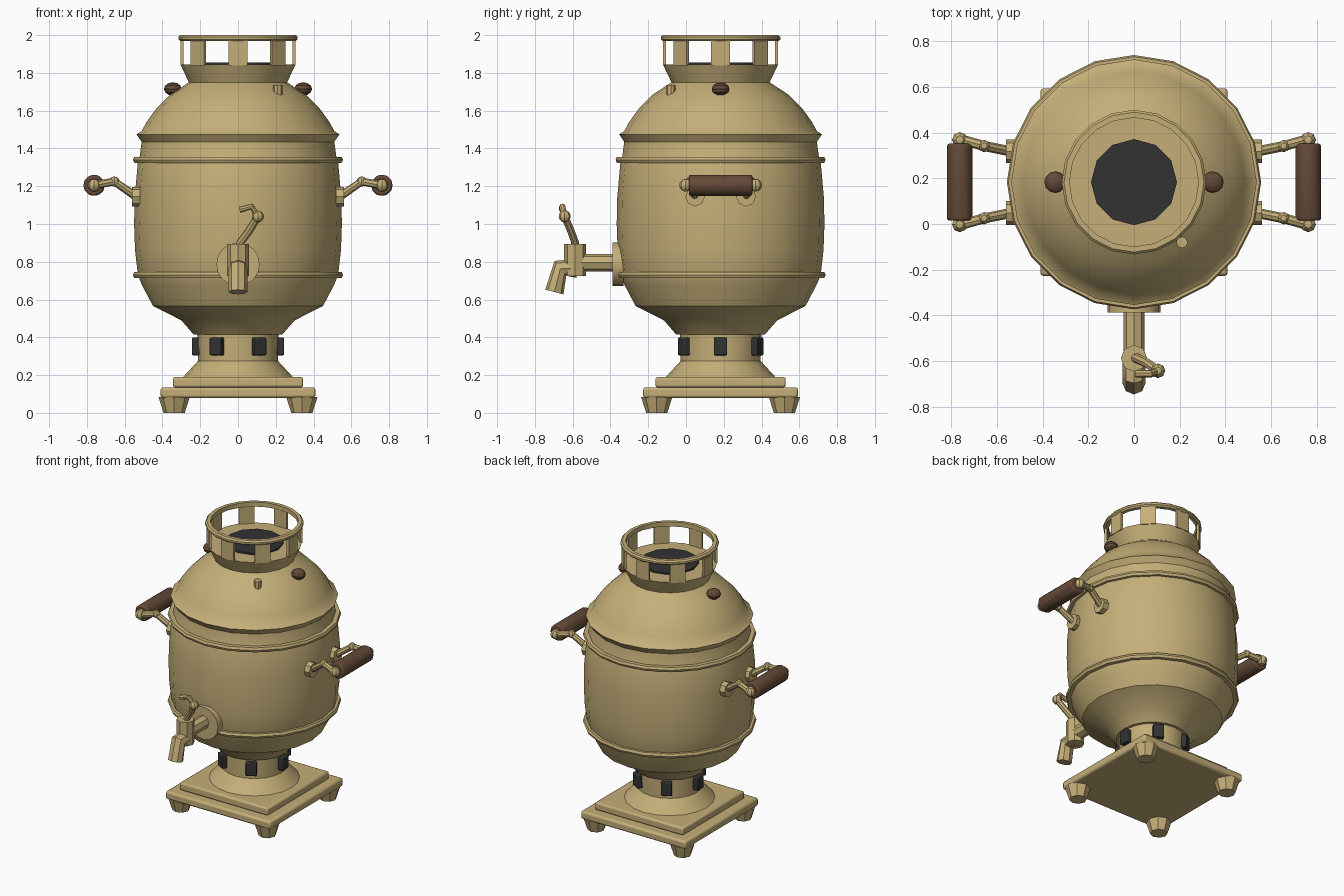
import bpy, bmesh, math
from mathutils import Matrix, Vector

if "Cube" in bpy.data.objects:
    bpy.data.objects.remove(bpy.data.objects["Cube"])

CY = 0.183  # the body axis sits behind the origin because of the tap


def material(name, rgb):
    m = bpy.data.materials.new(name)
    m.use_nodes = True
    m.diffuse_color = (*rgb, 1)
    node = next(n for n in m.node_tree.nodes if n.type == 'BSDF_PRINCIPLED')
    node.inputs["Base Color"].default_value = (*rgb, 1)
    return m


brass = material("brass", (0.56, 0.43, 0.19))
wood = material("brown wood", (0.125, 0.067, 0.038))
dark = material("dark iron", (0.032, 0.032, 0.034))


def finish(name, bm, mat, bevel=0, angle=30):
    bmesh.ops.recalc_face_normals(bm, faces=bm.faces)
    me = bpy.data.meshes.new(name)
    bm.to_mesh(me)
    bm.free()
    ob = bpy.data.objects.new(name, me)
    bpy.context.collection.objects.link(ob)
    me.materials.append(mat)
    if bevel:
        mod = ob.modifiers.new("bevel", 'BEVEL')
        mod.width, mod.segments, mod.limit_method = bevel, 2, 'ANGLE'
    bpy.ops.object.select_all(action='DESELECT')
    ob.select_set(True)
    bpy.context.view_layer.objects.active = ob
    bpy.ops.object.shade_smooth_by_angle(angle=math.radians(angle))
    return ob


def lathe(name, profile, mat=brass, sides=20, centre=(0, CY, 0), closed=False):
    bm = bmesh.new()
    vs = [bm.verts.new((r, 0, z)) for r, z in profile]
    for a, b in zip(vs, vs[1:] + vs[:1] if closed else vs[1:]):
        bm.edges.new((a, b))
    bmesh.ops.spin(bm, geom=bm.verts[:] + bm.edges[:], cent=(0, 0, 0), axis=(0, 0, 1),
                   angle=math.tau, steps=sides)
    bmesh.ops.remove_doubles(bm, verts=bm.verts, dist=0.0005)
    bmesh.ops.translate(bm, verts=bm.verts, vec=centre)
    return finish(name, bm, mat)


def rod(name, a, b, r1, r2=None, mat=brass, sides=8, bevel=0):
    a, b = Vector(a), Vector(b)
    d = b - a
    bm = bmesh.new()
    turn = d.to_track_quat('Z', 'Y').to_matrix().to_4x4()
    bmesh.ops.create_cone(bm, cap_ends=True, segments=sides, radius1=r1, radius2=r2 or r1,
                          depth=d.length, matrix=Matrix.Translation((a + b) / 2) @ turn)
    return finish(name, bm, mat, bevel, 35)


def ball(name, pos, r, squash=1, mat=brass, sides=8):
    bm = bmesh.new()
    bmesh.ops.create_uvsphere(bm, u_segments=sides, v_segments=6, radius=r,
                              matrix=Matrix.Translation(pos) @ Matrix.Diagonal((1, 1, squash, 1)))
    return finish(name, bm, mat)


def block(name, pos, size, mat=brass, turn=0, bevel=0):
    bm = bmesh.new()
    place = Matrix.Translation((0, CY, 0)) @ Matrix.Rotation(turn, 4, 'Z') @ Matrix.Translation(pos)
    bmesh.ops.create_cube(bm, size=1, matrix=place @ Matrix.Diagonal((*size, 1)))
    return finish(name, bm, mat, bevel)


def tube(name, path, r):
    cu = bpy.data.curves.new(name, 'CURVE')
    cu.dimensions, cu.bevel_depth, cu.bevel_resolution, cu.use_fill_caps = '3D', r, 2, True
    sp = cu.splines.new('POLY')
    sp.points.add(len(path) - 1)
    for p, co in zip(sp.points, path):
        p.co = (*co, 1)
    tmp = bpy.data.objects.new(name + "_path", cu)
    bpy.context.collection.objects.link(tmp)
    deps = bpy.context.evaluated_depsgraph_get()
    bm = bmesh.new()
    me = tmp.evaluated_get(deps).to_mesh()
    bm.from_mesh(me)
    bpy.data.objects.remove(tmp)
    return finish(name, bm, brass)


# Base: four feet and two stepped square plates
for sx in (-1, 1):
    for sy in (-1, 1):
        x, y = sx * 0.338, CY + sy * 0.338
        rod("foot", (x, y, 0), (x, y, 0.085), 0.056, 0.083)
block("lower_plate", (0, 0, 0.107), (0.82, 0.82, 0.057), bevel=0.014)
block("upper_plate", (0, 0, 0.162), (0.69, 0.69, 0.055), bevel=0.012)

# Pedestal, bowl, barrel, shoulder and neck
lathe("pedestal", [(0, 0.185), (0.295, 0.185), (0.212, 0.275), (0.216, 0.42), (0, 0.42)])
lathe("body", [(0, 0.415), (0.235, 0.415), (0.3, 0.49), (0.45, 0.566), (0.51, 0.68), (0.53, 0.73),
               (0.545, 0.86), (0.55, 1.0), (0.547, 1.14), (0.53, 1.33), (0.52, 1.36), (0.51, 1.435),
               (0.537, 1.475), (0.51, 1.492), (0.484, 1.54), (0.43, 1.615), (0.36, 1.685),
               (0.26, 1.75), (0.305, 1.845), (0, 1.845)])
for z in (0.73, 1.34):
    lathe("band", [(0.52, z - 0.016), (0.549, z - 0.016), (0.556, z), (0.549, z + 0.016),
                   (0.52, z + 0.016)], closed=True)

# Draught vents around the pedestal
for i in range(6):
    block("vent", (0.222, 0, 0.352), (0.044, 0.07, 0.094), dark, i * math.tau / 6, 0.006)

# Crown: posts, top ring and chimney opening
for i in range(8):
    block("crown_post", (0.296, 0, 1.91), (0.016, 0.1, 0.14), turn=i * math.tau / 8)
lathe("crown_ring", [(0.282, 1.968), (0.306, 1.968), (0.316, 1.978), (0.316, 1.99),
                     (0.306, 2.0), (0.282, 2.0)], closed=True)
rod("chimney_opening", (0, CY, 1.8), (0, CY, 1.856), 0.188, mat=dark, sides=12)

# Lid knobs and steam vent
for s in (-1, 1):
    rod("knob_stem", (s * 0.345, CY, 1.64), (s * 0.345, CY, 1.7), 0.018)
    ball("lid_knob", (s * 0.345, CY, 1.715), 0.047, 0.75, wood, 12)
rod("steam_vent", (0.21, -0.08, 1.64), (0.21, -0.08, 1.735), 0.025)

# Side handles
for s in (-1, 1):
    rod("handle_grip", (s * 0.762, CY - 0.168, 1.205), (s * 0.762, CY + 0.168, 1.205), 0.057,
        mat=wood, sides=12, bevel=0.01)
    for t in (-1, 1):
        rod("handle_mount", (s * 0.52, CY + t * 0.135, 1.145), (s * 0.56, CY + t * 0.135, 1.145), 0.052)
        tube("handle_arm", [(s * 0.54, CY + t * 0.135, 1.145), (s * 0.655, CY + t * 0.158, 1.225),
                            (s * 0.762, CY + t * 0.188, 1.205)], 0.022)
        ball("handle_joint", (s * 0.655, CY + t * 0.158, 1.225), 0.027)
        ball("handle_end", (s * 0.762, CY + t * 0.185, 1.205), 0.034)

# Tap: flange, pipe, valve, spout and key
rod("tap_flange", (0, -0.33, 0.787), (0, -0.388, 0.787), 0.115, sides=16)
rod("tap_pipe", (0, -0.36, 0.795), (0, -0.57, 0.795), 0.046)
rod("tap_valve", (0, -0.587, 0.725), (0, -0.587, 0.893), 0.058)
tube("tap_spout", [(0, -0.58, 0.765), (0, -0.665, 0.765), (0, -0.697, 0.64)], 0.05)
tube("tap_key_stem", [(0, -0.585, 0.87), (0.015, -0.588, 0.905), (0.06, -0.61, 0.965),
                      (0.105, -0.642, 1.04)], 0.021)
ball("tap_key_joint", (0.105, -0.642, 1.04), 0.032)
tube("tap_key_grip", [(0.105, -0.642, 1.04), (0.072, -0.655, 1.092), (0.008, -0.655, 1.075)], 0.017)
